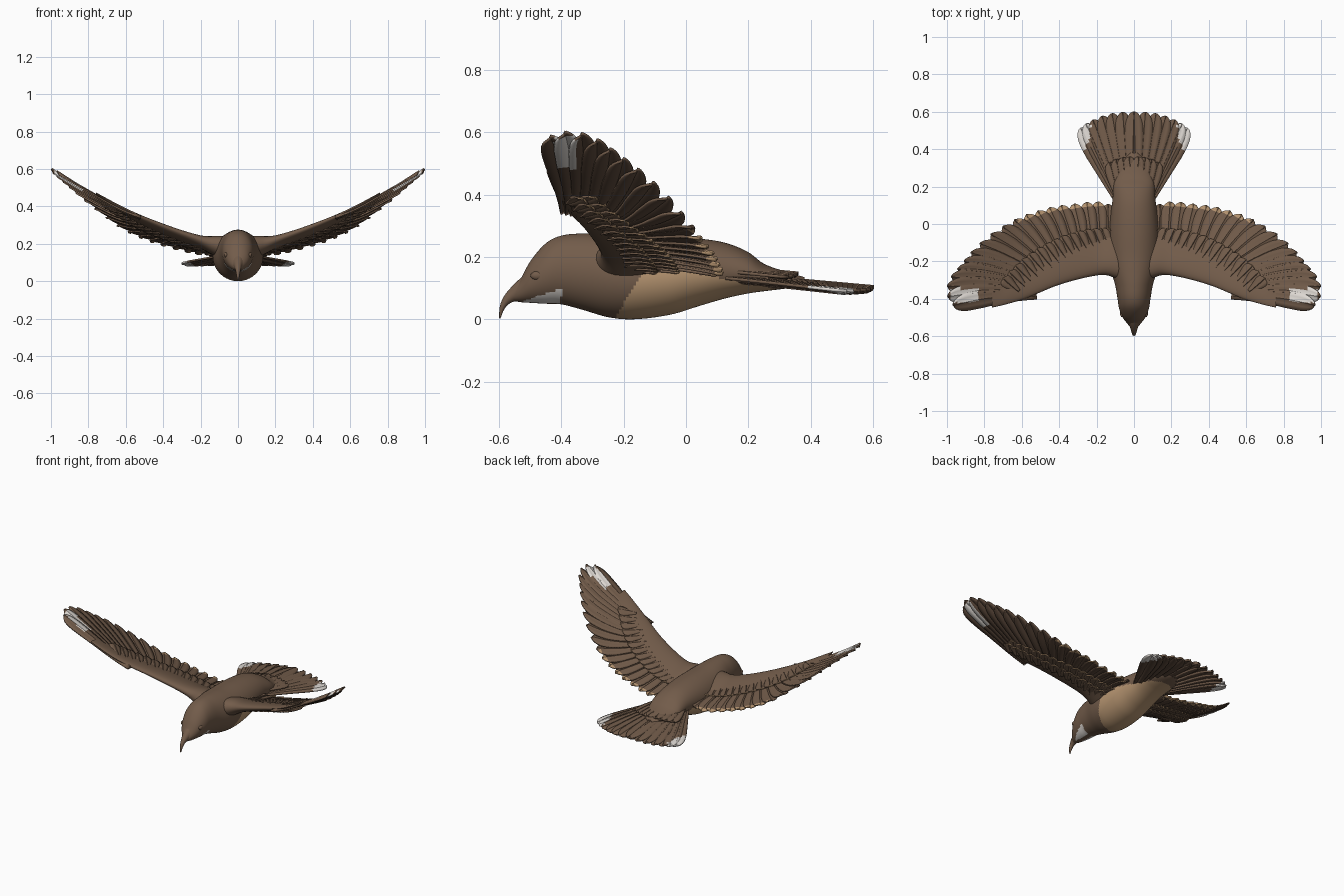
import bpy, bmesh, math
from mathutils import Vector

cube = bpy.data.objects.get("Cube")
if cube:
    bpy.data.objects.remove(cube)


def material(name, rgb):
    m = bpy.data.materials.new(name)
    m.use_nodes = True
    m.diffuse_color = (*rgb, 1)
    m.node_tree.nodes["Principled BSDF"].inputs["Base Color"].default_value = (*rgb, 1)
    return m


BROWN = material("warm_brown", (.17, .107, .069))
DARK = material("underside_brown", (.115, .071, .047))
TAN = material("tan", (.47, .30, .165))
WHITE = material("off_white", (.74, .70, .66))
# feather slots come in pairs: upper face, then the underside reached by the solidify offset
FEATHER = [BROWN, DARK, TAN, TAN, WHITE, WHITE]
PLAIN, TIPPED, PALE = 0, 2, 4


def curve(keys, t):
    """Smooth interpolation through (t, value, value...) rows."""
    t = min(max(t, keys[0][0]), keys[-1][0])
    i = max(k for k in range(len(keys) - 1) if keys[k][0] <= t)
    a, b = Vector(keys[i]), Vector(keys[i + 1])
    before, after = Vector(keys[max(i - 1, 0)]), Vector(keys[min(i + 2, len(keys) - 1)])
    span = b[0] - a[0]
    f = (t - a[0]) / span
    ma = (b - before) / (b[0] - before[0]) * span
    mb = (after - a) / (after[0] - a[0]) * span
    p = a * (1 + 2 * f) * (1 - f) ** 2 + ma * f * (1 - f) ** 2
    p += b * f * f * (3 - 2 * f) + mb * f * f * (f - 1)
    return p[1] if len(p) == 2 else p[1:]


def along(points, f):
    """Point at fraction f of an evenly keyed path."""
    n = len(points) - 1
    return Vector(curve([(i / n, *p) for i, p in enumerate(points)], f))


def finish(bm, name, mats, mirror=False, thickness=0):
    mesh = bpy.data.meshes.new(name)
    bm.to_mesh(mesh)
    bm.free()
    for m in mats:
        mesh.materials.append(m)
    ob = bpy.data.objects.new(name, mesh)
    bpy.context.collection.objects.link(ob)
    if mirror:
        mod = ob.modifiers.new("both_sides", "MIRROR")
        mod.use_mirror_merge = False
    if thickness:
        mod = ob.modifiers.new("thickness", "SOLIDIFY")
        mod.thickness, mod.offset, mod.material_offset = thickness, -1, 1
    bpy.ops.object.select_all(action="DESELECT")
    ob.select_set(True)
    bpy.context.view_layer.objects.active = ob
    bpy.ops.object.shade_smooth_by_angle(angle=math.radians(45))
    return ob


def loft(rings, rule=None):
    """Skin a list of closed rings and cap both ends."""
    bm = bmesh.new()
    rows = [[bm.verts.new(p) for p in ring] for ring in rings]
    n = len(rows[0])
    for a, b in zip(rows, rows[1:]):
        for j in range(n):
            bm.faces.new((a[j], a[(j + 1) % n], b[(j + 1) % n], b[j]))
    bm.faces.new(rows[0])
    bm.faces.new(rows[-1])
    bmesh.ops.recalc_face_normals(bm, faces=bm.faces)
    if rule:
        for f in bm.faces:
            f.material_index = rule(f.calc_center_median())
    return bm


def feather(bm, root, tip, half, height, lift=0, tilt=0, bow=0, colour=None):
    """Thin rounded blade laid on a height field, one edge raised over its neighbour."""
    root, tip = Vector(root), Vector(tip)
    side = (tip - root).orthogonal().normalized()
    rows, steps = [], 22
    for i in range(steps + 1):
        v = 1 - (1 - i / steps) ** 1.5
        w = half * min(1, .4 + .9 * v)
        if v > .8:
            w *= math.sqrt(max(.01, 1 - ((v - .8) / .2) ** 2))
        mid = root.lerp(tip, v) + side * bow * 4 * v * (1 - v)
        row = []
        for u in (-1, -.5, -.12, 0, .12, .5, 1):
            p = mid + side * w * u
            ridge = .004 if u == 0 else -.004 * u * u
            row.append(bm.verts.new((p.x, p.y, height(p.x, p.y) + lift + tilt * u + ridge)))
        rows.append(row)
    for i in range(steps):
        for j in range(6):
            f = bm.faces.new((rows[i][j], rows[i][j + 1], rows[i + 1][j + 1], rows[i + 1][j]))
            f.normal_update()
            if f.normal.z < 0:
                f.normal_flip()
            if colour:
                f.material_index = colour((i + .5) / steps, f.calc_center_median())


# body: y, belly height, back height, half width
BODY = [(-.56, .06, .088, .012), (-.53, .055, .13, .038), (-.50, .053, .185, .06),
        (-.45, .05, .243, .08), (-.40, .048, .268, .088), (-.33, .03, .275, .10),
        (-.25, .007, .273, .122), (-.17, 0, .268, .135), (-.05, .015, .265, .135),
        (.05, .045, .258, .125), (.13, .068, .244, .115), (.20, .083, .215, .11),
        (.25, .09, .178, .10), (.33, .10, .15, .07), (.38, .11, .135, .02)]


def body_ring(y):
    low, high, half = curve(BODY, y)
    turns = [math.tau * k / 64 for k in range(64)]
    return [(half * math.sin(a), y, (low + high) / 2 + (high - low) / 2 * math.cos(a)) for a in turns]


def plumage(c):
    if c.y > -.23 + .6 * c.z and c.z < .155 - max(0, c.y) * .2 and c.y < .3:
        return 1
    throat = c.z < .065 + .35 * (c.y + .5) and -.52 < c.y < -.395 - .3 * (.09 - c.z)
    return 2 if throat and abs(c.x) > .015 else 0


count = 120
finish(loft([body_ring(-.56 + .94 * i / count) for i in range(count + 1)], plumage),
       "body", [BROWN, TAN, WHITE])

# hooked beak: y, z, radius
BEAK = [(-.52, .095, .042), (-.55, .082, .026), (-.575, .062, .017), (-.59, .036, .011), (-.597, .003, .003)]
rings = []
for i in range(25):
    y, z, r = along(BEAK, i / 24)
    lean = math.radians(10 + 65 * i / 24)
    rings.append([(r * .85 * math.cos(a), y + r * math.sin(a) * -math.sin(lean) * .7, z + r * math.sin(a) * math.cos(lean))
                  for a in (math.tau * k / 20 for k in range(20))])
finish(loft(rings), "beak", [BROWN])

# closed eye bumps
bm = bmesh.new()
bmesh.ops.create_uvsphere(bm, u_segments=20, v_segments=12, radius=.018)
bmesh.ops.scale(bm, vec=(.6, 1.3, .8), verts=bm.verts)
bmesh.ops.translate(bm, vec=(.064, -.475, .14), verts=bm.verts)
finish(bm, "eyes", [BROWN], mirror=True)

# wing height field: x, leading edge y, leading edge z, fall towards the rear
WING = [(0, -.27, .17, .08), (.1, -.275, .19, .1), (.2, -.275, .222, .18), (.4, -.325, .295, .23),
        (.6, -.405, .382, .24), (.8, -.455, .495, .2), (.9, -.46, .55, .15), (1, -.46, .61, .1)]
COVERT_EDGE = [(.13, -.02), (.28, -.035), (.43, -.085), (.58, -.175), (.70, -.29)]
THICK = [(0, .08), (.1, .07), (.2, .04), (.4, .028), (.6, .02), (.76, .008)]


def wing_z(x, y):
    lead, z, fall = curve(WING, x)
    return z - fall * (y - lead)


# fleshy wing arm, thick at the front and thin behind
rings = []
for i in range(41):
    x = .02 + .74 * i / 40
    lead = curve(WING, x)[0] - .05 * max(0, 1 - x / .14)
    back = curve(COVERT_EDGE, x) - .03
    back = max(back, lead + .02)
    ring = []
    for k in range(32):
        a = math.tau * k / 32
        y = (lead + back) / 2 - math.cos(a) * (back - lead) / 2
        bulge = curve(THICK, x) * math.sin(a) * (.75 + .35 * math.cos(a))
        ring.append((x, y, wing_z(x, y) + bulge))
    rings.append(ring)
finish(loft(rings), "wing_arms", [BROWN], mirror=True)

# flight feathers fan from the wrist to the shoulder
ROOTS = [(.52, -.385), (.52, -.33), (.48, -.27), (.40, -.22), (.28, -.2), (.13, -.18)]
TIPS = [(.965, -.435), (.998, -.375), (.985, -.305), (.945, -.25), (.90, -.195), (.85, -.135), (.78, -.07),
        (.70, -.015), (.62, .03), (.54, .06), (.46, .085), (.38, .10), (.29, .11), (.21, .12), (.14, .105)]


def flight_colour(v, c):
    if c.x > .83 and c.x < .98 and -.42 < c.y < -.345:
        return PALE
    return TIPPED if v > .84 and .15 < c.x < .62 else PLAIN


bm = bmesh.new()
total = 19
for i in range(total):
    f = i / (total - 1)
    feather(bm, along(ROOTS, f), along(TIPS, f), .048 - .006 * f, wing_z, lift=.002,
            tilt=.008, bow=.018 * (1 - f), colour=flight_colour)
finish(bm, "flight_feathers", FEATHER, mirror=True, thickness=.008)


# overlapping covert rows above and below the wing
def covert_row(name, number, reach, length, half, lift, tan_from):
    bm = bmesh.new()
    for i in range(number):
        f = i / (number - 1)
        edge = along(COVERT_EDGE, f)
        lead = curve(WING, edge.x)[0]
        tip = Vector((edge.x, lead + (edge.y - lead) * reach))
        back = Vector((-.35 - .45 * f, -1 + .3 * f)).normalized() * length * (1 - .35 * f)
        feather(bm, tip + back, tip, half, wing_z, lift=lift, tilt=.004,
                colour=lambda v, c: TIPPED if v > tan_from else PLAIN)
    finish(bm, name, [BROWN, BROWN, TAN, TAN], mirror=True, thickness=.006)


covert_row("upper_coverts", 15, 1, .17, .033, .016, .93)
covert_row("under_coverts", 15, 1, .17, .033, -.012, .88)
covert_row("inner_under_coverts", 15, .72, .11, .033, -.024, .9)


# fanned tail with pale outer corners
def tail_z(x, y):
    return .16 - .09 * y - .05 * abs(x) * max(0, y)


TAIL = [(0, .602), (.09, .597), (.17, .578), (.24, .548), (.285, .515)]
bm = bmesh.new()
for i in range(7):
    f = i / 6
    tip = along(TAIL, f)
    feather(bm, (.015 + .07 * f, .12), tip, .046, tail_z, lift=-.012 * f, tilt=-.005,
            colour=lambda v, c: PALE if c.x > .232 and c.y > .36 and c.x + .4 * c.y > .425 else PLAIN)
finish(bm, "tail_feathers", FEATHER, mirror=True, thickness=.01)

# shorter feathers over the tail root
bm = bmesh.new()
for i in range(4):
    a = i / 3
    feather(bm, (.01 + .06 * a, .1), (.025 + .105 * a, .36 - .03 * a * a), .036, tail_z, lift=.022 - .01 * a, tilt=-.003)
finish(bm, "tail_coverts", FEATHER, mirror=True, thickness=.01)
